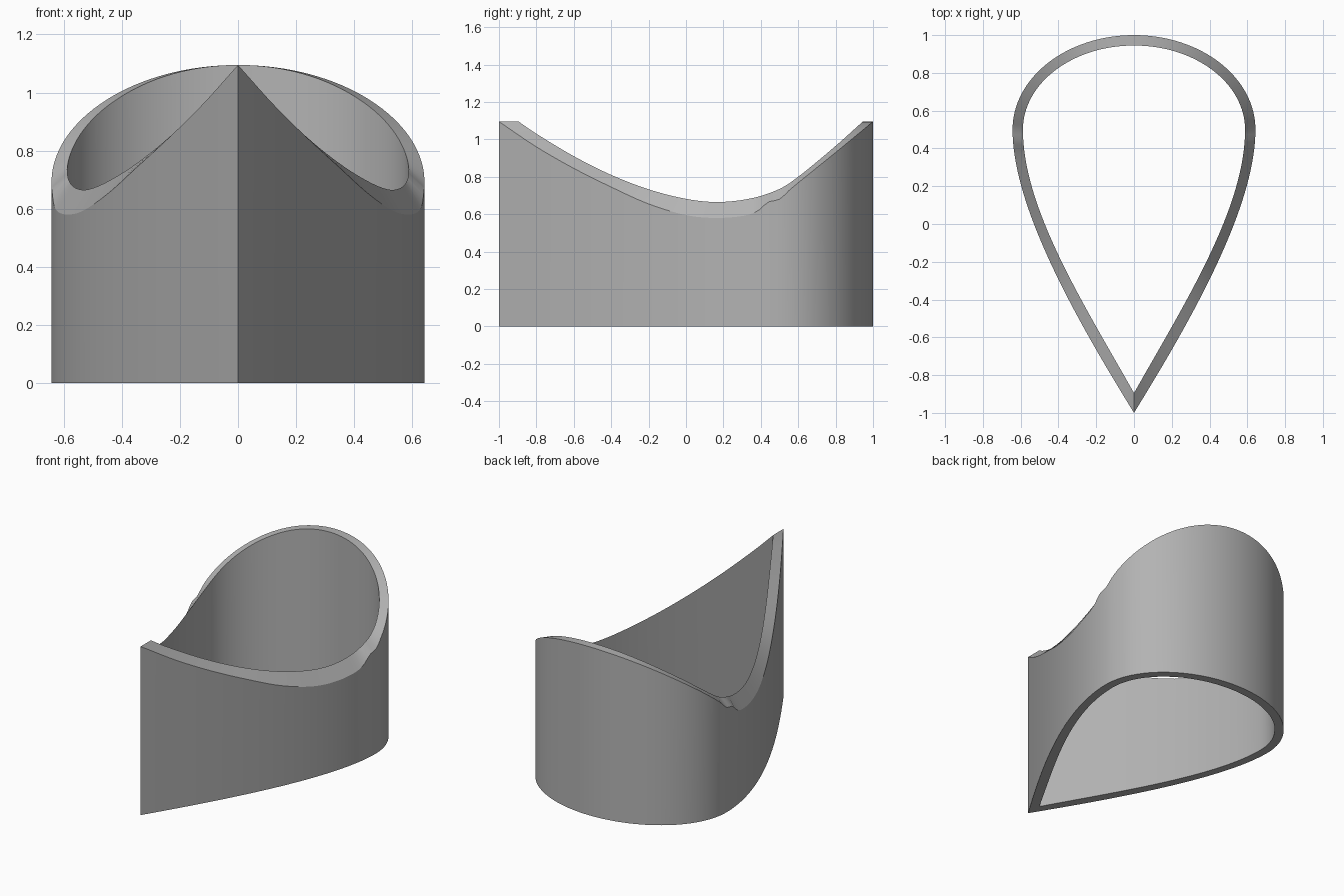
import bpy, bmesh, math
from mathutils import Vector
from mathutils.geometry import interpolate_bezier

if "Cube" in bpy.data.objects:
    bpy.data.objects.remove(bpy.data.objects["Cube"])

# Rim heights along y for the outer and inner edges
OUTER_RIM = [(-1, 1.095), (-.8, .96), (-.6, .845), (-.4, .745), (-.2, .655), (0, .595), (.15, .58),
             (.3, .59), (.38, .615), (.44, .665), (.5, .68), (.56, .735), (.8, .93), (1, 1.095)]
INNER_RIM = [(-.895, 1.095), (-.8, 1.03), (-.6, .91), (-.4, .81), (-.2, .733), (0, .682), (.17, .665),
             (.35, .685), (.5, .735), (.6, .80), (.8, .965), (.945, 1.095)]


def height(rim, y):
    """Smooth interpolation through the rim points."""
    y = min(max(y, rim[0][0]), rim[-1][0])

    def slope(i):
        a, b = rim[max(i - 1, 0)], rim[min(i + 1, len(rim) - 1)]
        return (b[1] - a[1]) / (b[0] - a[0])
    for i in range(len(rim) - 1):
        (y0, z0), (y1, z1) = rim[i], rim[i + 1]
        if y <= y1:
            h = y1 - y0
            t = (y - y0) / h
            return ((2*t**3 - 3*t*t + 1) * z0 + (t**3 - 2*t*t + t) * h * slope(i)
                    + (3*t*t - 2*t**3) * z1 + (t**3 - t*t) * h * slope(i + 1))


def teardrop(tip, half_width, back):
    """Closed teardrop outline: pointed front, elliptical back."""
    side = interpolate_bezier(Vector((0, tip, 0)), Vector((half_width * .45, tip + .47, 0)),
                              Vector((half_width, .08, 0)), Vector((half_width, .5, 0)), 49)
    right = [(p.x, p.y) for p in side]
    for i in range(1, 33):
        a = math.pi / 2 * i / 32
        right.append((half_width * math.cos(a), .5 + (back - .5) * math.sin(a)))
    return right + [(-x, y) for x, y in reversed(right[1:-1])]


# Teardrop wall: rings around outer and inner edges, bottom and top
bm = bmesh.new()
rings = []
for outline, rim in ((teardrop(-1, .643, 1), OUTER_RIM), (teardrop(-.895, .588, .945), INNER_RIM)):
    rings.append(([bm.verts.new((x, y, 0)) for x, y in outline],
                  [bm.verts.new((x, y, height(rim, y))) for x, y in outline]))
(ob, ot), (ib, it) = rings
for a, b in ((ob, ot), (ot, it), (it, ib), (ib, ob)):
    n = len(a)
    for i in range(n):
        j = (i + 1) % n
        bm.faces.new((a[i], a[j], b[j], b[i]))
bmesh.ops.recalc_face_normals(bm, faces=bm.faces)
mesh = bpy.data.meshes.new("teardrop_wall")
bm.to_mesh(mesh)
bm.free()

grey = bpy.data.materials.new("plain_grey")
grey.diffuse_color = (.45, .45, .45, 1)
grey.use_nodes = True
grey.node_tree.nodes["Principled BSDF"].inputs["Base Color"].default_value = grey.diffuse_color
mesh.materials.append(grey)
wall = bpy.data.objects.new("teardrop_wall", mesh)
bpy.context.collection.objects.link(wall)
bpy.context.view_layer.objects.active = wall
wall.select_set(True)
bpy.ops.object.shade_smooth_by_angle(angle=math.radians(30))
